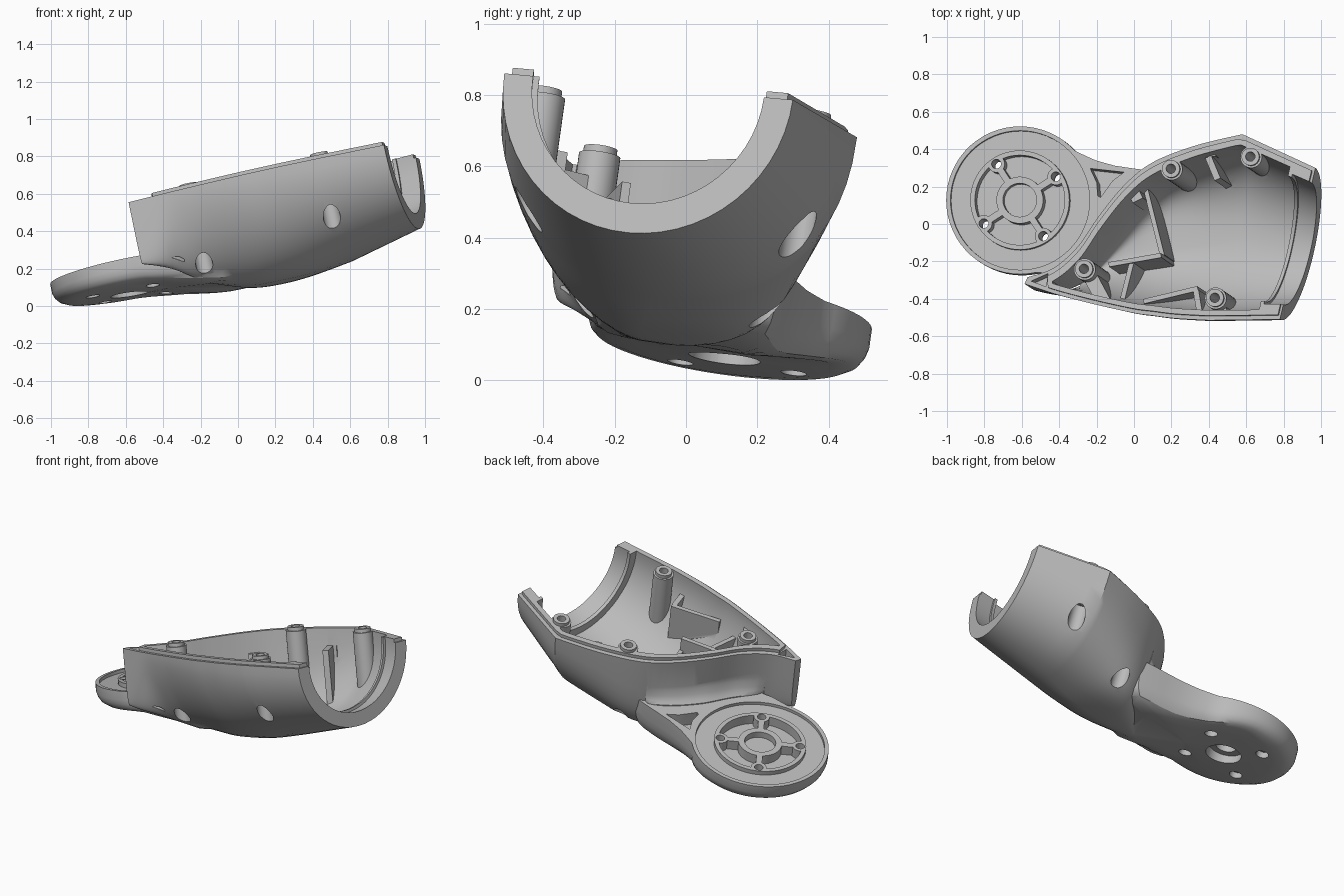
import bpy, bmesh
from math import sin, cos, pi, radians
from mathutils import Matrix, Vector

old = bpy.data.objects.get("Cube")
if old:
    bpy.data.objects.remove(old)

grey = bpy.data.materials.new("light_grey")
grey.use_nodes = True
grey.diffuse_color = (0.5, 0.5, 0.5, 1)
grey.node_tree.nodes["Principled BSDF"].inputs["Base Color"].default_value = (0.5, 0.5, 0.5, 1)

# The part is built with its rim flat at height 0, then tilted into place
TILT = Matrix(((1, 0, -0.205, 0), (0, 1, 0.14, 0), (0.205, -0.14, 1, 0.63), (0, 0, 0, 1)))


def loft(name, rings, closed=False):
    """Skin a list of equal closed rings, with end caps or joined end to end."""
    bm = bmesh.new()
    vs = [[bm.verts.new(p) for p in ring] for ring in rings]
    n = len(vs[0])
    pairs = list(zip(vs, vs[1:])) + ([(vs[-1], vs[0])] if closed else [])
    for a, b in pairs:
        for i in range(n):
            j = (i + 1) % n
            bm.faces.new((a[i], a[j], b[j], b[i]))
    if not closed:
        bm.faces.new(vs[0])
        bm.faces.new(vs[-1])
    bmesh.ops.recalc_face_normals(bm, faces=bm.faces)
    me = bpy.data.meshes.new(name)
    bm.to_mesh(me)
    bm.free()
    ob = bpy.data.objects.new(name, me)
    bpy.context.collection.objects.link(ob)
    return ob


def prism(name, pts, h0, h1):
    return loft(name, [[(x, y, h) for x, y in pts] for h in (h0, h1)])


def circle(c, r, n=32):
    return [(c[0] + r * cos(2 * pi * i / n), c[1] + r * sin(2 * pi * i / n)) for i in range(n)]


def cylinder(name, c, r, h0, h1, n=32):
    return prism(name, circle(c, r, n), h0, h1)


def tube(name, c, r0, r1, h0, h1, n=32):
    prof = ((r0, h0), (r1, h0), (r1, h1), (r0, h1))
    return loft(name, [[(x, y, h) for x, y in circle(c, r, n)] for r, h in prof], True)


def plate(name, p, q, thick, h0, h1):
    p, q = Vector(p), Vector(q)
    side = (q - p).orthogonal().normalized() * thick / 2
    return prism(name, [p + side, q + side, q - side, p - side], h0, h1)


def combine(target, tool, op="DIFFERENCE"):
    """Apply a boolean and discard the tool."""
    mod = target.modifiers.new("cut", "BOOLEAN")
    mod.object, mod.operation, mod.solver = tool, op, "EXACT"
    dg = bpy.context.evaluated_depsgraph_get()
    me = bpy.data.meshes.new_from_object(target.evaluated_get(dg))
    target.modifiers.clear()
    target.data = me
    bpy.data.objects.remove(tool)


# Front rim x, y, back rim x, y, depth, back and front squareness, keel position
SECTIONS = [
    (0.78, -0.51, 0.97, 0.3, 0.41, 2, 2, 0.5),
    (0.4, -0.515, 0.58, 0.48, 0.49, 2.3, 1.95, 0.5),
    (0.22, -0.505, 0.33, 0.42, 0.52, 3, 1.8, 0.5),
    (0.1, -0.49, 0.1, 0.33, 0.525, 4.5, 1.75, 0.53),
    (0.02, -0.48, -0.05, 0.21, 0.52, 4.5, 1.7, 0.62),
    (-0.1, -0.455, -0.19, 0.04, 0.49, 4, 1.6, 0.75),
    (-0.25, -0.42, -0.3, -0.12, 0.45, 4, 1.5, 0.88),
    (-0.42, -0.375, -0.43, -0.235, 0.38, 4, 1.7, 0.8),
    (-0.585, -0.32, -0.57, -0.285, 0.33, 4, 4, 0.5),
]


def section(t):
    """Straight over the first bay, a smooth spline after it."""
    i = min(max(int(t), 0), len(SECTIONS) - 2)
    f = t - i
    b, c = SECTIONS[i], SECTIONS[i + 1]
    if i == 0:
        return [u + (v - u) * f for u, v in zip(b, c)]
    a, d = SECTIONS[max(i - 1, 1)], SECTIONS[min(i + 2, len(SECTIONS) - 1)]
    return [v + f / 2 * (w - u + f * (2 * u - 5 * v + 4 * w - x + f * (3 * (v - w) + x - u)))
            for u, v, w, x in zip(a, b, c, d)]


def hull(name, t0, t1, wall=0, top=0, flat=1, steps=40, n=28):
    """Loft a U-shaped body between two stations, inset by the wall."""
    rings = []
    for k in range(steps + 1):
        t = t0 + (t1 - t0) * k / steps
        fx, fy, bx, by, depth, nb, nf, keel = section(t)
        front, back = Vector((fx, fy)), Vector((bx, by))
        across = (back - front).normalized()
        front += across * wall
        back -= across * wall * min(1 + 0.12 * max(t, 0), 1.35)
        low = front.lerp(back, keel)
        ring = []
        for i in range(n + 1):
            c, s = cos(pi * i / n), max(sin(pi * i / n), 0)
            end, e = (back, 2 / nb) if c > 0 else (front, 2 / nf)
            p = low + (end - low) * abs(c) ** e
            ring.append((p.x, p.y, -(depth - wall) * flat * s ** e))
        if top:
            ring = [(back.x, back.y, top)] + ring + [(front.x, front.y, top)]
        rings.append(ring)
    return loft(name, rings)


# Outer body with a raised lip around the rim
shell = hull("arm_shell", 0, 8)
combine(shell, hull("lip", 0.03, 7.2, 0.022, 0.02, 0.1), "UNION")

# Mounting arm: round pad flowing into the neck under the body
HUB = Vector((-0.665, 0.165))
pad = [(HUB.x + 0.395 * cos(radians(a)), HUB.y + 0.395 * sin(radians(a))) for a in range(42, 286, 6)]
neck = [(-0.48, -0.225), (-0.35, -0.205), (-0.15, -0.21), (0.05, -0.15), (0.14, 0.24), (0.1, 0.31),
        (0.02, 0.325), (-0.06, 0.335), (-0.16, 0.35), (-0.26, 0.378), (-0.32, 0.405)]
PAD_TOP = -0.272
layers = []
for frac, scale in ((0, 1), (0.4, 1), (0.6, 0.985), (0.78, 0.955), (0.91, 0.9), (0.98, 0.8), (1.01, 0.6), (1.02, 0.02)):
    ring = []
    for x, y in pad + neck:
        x, y = -0.45 + (x + 0.45) * scale, 0.08 + (y - 0.08) * scale
        ease = min(max((x + 0.65) / 0.55, 0), 1)
        deep = 0.127 + 0.09 * ease * ease * (3 - 2 * ease)
        ring.append((x, y, PAD_TOP - frac * deep))
    layers.append(ring)
combine(shell, loft("mounting_arm", layers), "UNION")

# Concave fillet where the back wall meets the arm
layers = []
for h, flare in ((-0.02, 0.075), (0.005, 0.07), (0.02, 0.045), (0.045, 0.022), (0.08, 0.006), (0.11, -0.005)):
    outer, inner = [], []
    for k in range(25):
        fx, fy, bx, by = section(3.3 + 3.6 * k / 24)[:4]
        across = Vector((bx - fx, by - fy)).normalized()
        edge = Vector((bx, by))
        p, q = edge + across * flare * sin(pi * k / 24) ** 0.5, edge - across * 0.03
        outer.append((p.x, p.y, PAD_TOP + h))
        inner.append((q.x, q.y, PAD_TOP + h))
    layers.append(outer + inner[::-1])
combine(shell, loft("wall_fillet", layers), "UNION")

# Main cavity, leaving screw posts, webs and ribs standing
POSTS = [((0.205, 0.29), (0.16, 0.42)), ((0.63, 0.355), (0.72, 0.5)),
         ((0.44, -0.4), (0.46, -0.55)), ((-0.26, -0.245), (-0.15, -0.45))]
cavity = hull("cavity", 0.31, 7.05, 0.052, 0.1)
for post, wall in POSTS:
    combine(cavity, cylinder("post", post, 0.058, -0.8, 0.06))
    combine(cavity, plate("web", post, wall, 0.075, -0.8, -0.05))
RIBS = [((0.02, 0.22), (0.11, -0.14), 0.025, -0.2), ((0.12, -0.15), (-0.16, -0.2), 0.025, -0.12),
        ((-0.04, -0.18), (-0.1, -0.42), 0.025, -0.14), ((0.0, 0.14), (-0.05, 0.24), 0.06, -0.1),
        ((0.03, -0.4), (0.32, -0.33), 0.025, -0.1), ((0.31, -0.34), (0.34, -0.52), 0.03, -0.1),
        ((0.38, 0.37), (0.43, 0.25), 0.035, -0.08), ((0.38, 0.37), (0.37, 0.47), 0.08, -0.08)]
for p, q, thick, top in RIBS:
    combine(cavity, plate("rib", p, q, thick, -0.8, top))
combine(shell, cavity)

# Open end: stepped collar with a retaining ring
combine(shell, hull("bore", -0.15, 0.26, 0.083, 0.1, steps=4))
combine(shell, hull("ring_bore", 0.2, 0.36, 0.1, 0.1, steps=4))

# Screw access holes from below and pilot holes from above
for post, wall in POSTS:
    combine(shell, cylinder("access", post, 0.045, -1, -0.2))
    combine(shell, cylinder("pilot", post, 0.025, -0.25, 0.2))

# Pad face: groove, raised hub, arc channels between screw bosses, hub bore
combine(shell, tube("groove", HUB, 0.2, 0.372, PAD_TOP - 0.018, -0.1, 64))
combine(shell, cylinder("hub", HUB, 0.265, PAD_TOP - 0.05, PAD_TOP + 0.008, 64), "UNION")
channel = tube("channel", HUB, 0.125, 0.24, PAD_TOP - 0.05, -0.1, 64)
screws = []
for k in range(4):
    arm = Vector((cos(radians(33 + 90 * k)), sin(radians(33 + 90 * k))))
    screws.append(HUB + arm * 0.23)
    combine(channel, cylinder("boss", screws[-1], 0.045, -0.6, 0))
    combine(channel, plate("spoke", HUB, screws[-1], 0.035, -0.6, 0))
combine(shell, channel)
for c in screws:
    combine(shell, cylinder("screw_hole", c, 0.025, -0.6, -0.1))
    combine(shell, cylinder("screw_seat", c, 0.036, -0.6, PAD_TOP - 0.09))
combine(shell, cylinder("hub_bore", HUB, 0.058, -0.6, -0.1))
combine(shell, cylinder("hub_step", HUB, 0.09, PAD_TOP - 0.03, -0.1))
combine(shell, cylinder("hub_seat", HUB, 0.1, -0.6, PAD_TOP - 0.085))

# Lightening pockets in the neck and at the rim tip
combine(shell, prism("neck_pocket", [(-0.29, 0.335), (-0.11, 0.315), (-0.17, 0.27), (-0.235, 0.18), (-0.25, 0.19), (-0.255, 0.26)],
                     PAD_TOP - 0.08, PAD_TOP + 0.05))
combine(shell, prism("tip_pocket", [(-0.55, -0.305), (-0.46, -0.265), (-0.47, -0.335)], -0.08, 0.1))

# Screw bosses standing proud of the rim
parts = [shell] + [tube("screw_boss", post, 0.025, 0.047, -0.06, 0.04) for post, wall in POSTS]

for ob in parts:
    me = ob.data
    me.transform(TILT)
    me.materials.clear()
    me.materials.append(grey)
    me.shade_smooth()
    me.set_sharp_from_angle(angle=radians(32))
